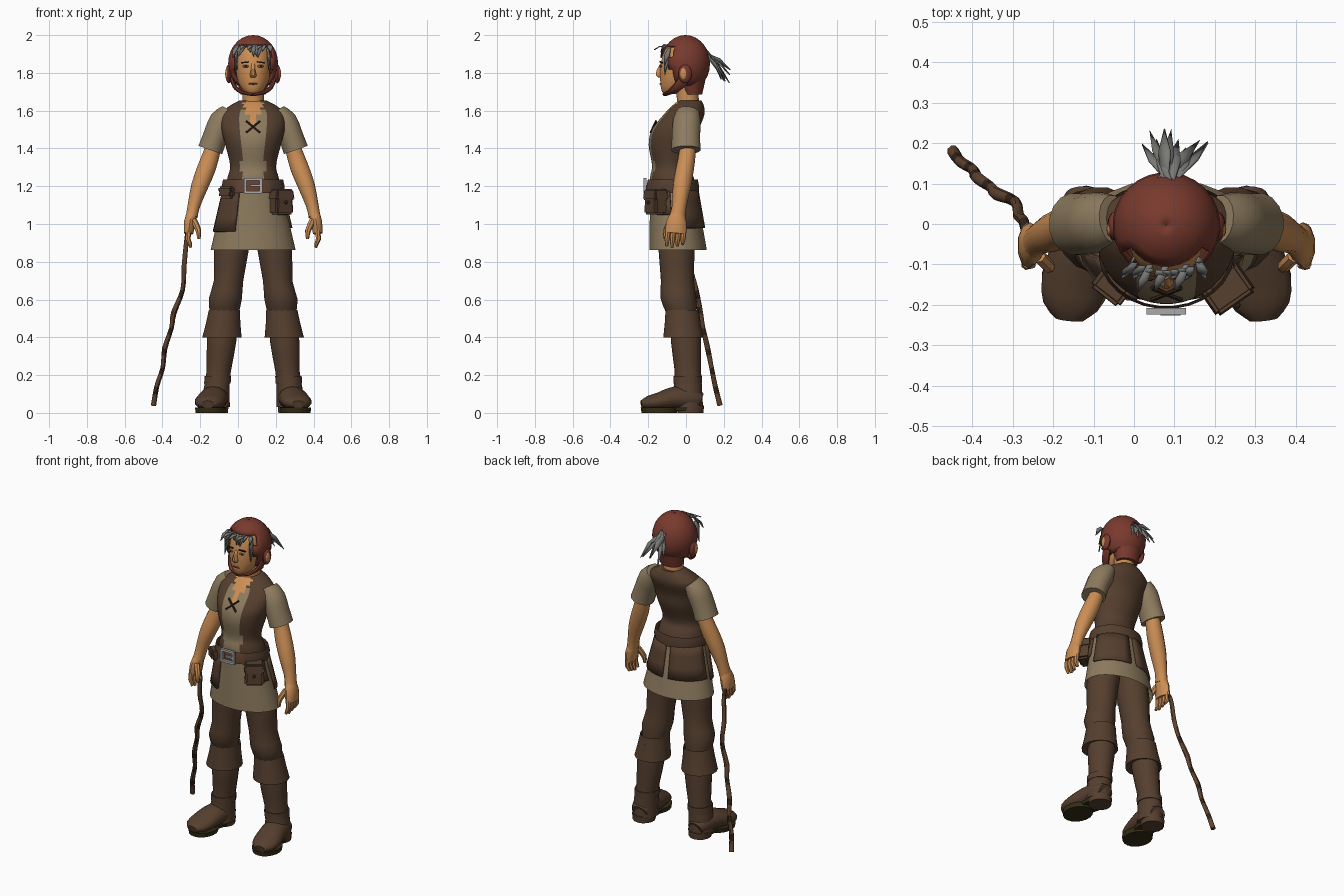
import bpy, bmesh, math, random
from mathutils import Vector, Matrix

if "Cube" in bpy.data.objects:
    bpy.data.objects.remove(bpy.data.objects["Cube"])
random.seed(4)
CX = 0.08  # body axis
made = []


def material(name, r, g, b):
    m = bpy.data.materials.new(name)
    m.use_nodes = True
    m.diffuse_color = (r, g, b, 1)
    m.node_tree.nodes["Principled BSDF"].inputs["Base Color"].default_value = (r, g, b, 1)
    return m


SKIN = material("skin", .60, .27, .09)
LEATHER = material("brown_leather", .092, .05, .028)
DARK = material("dark_brown", .035, .018, .01)
CLOTH = material("tan_cloth", .27, .20, .115)
CAP = material("red_cap", .19, .042, .027)
HAIR = material("grey_hair", .19, .19, .18)
SOLE = material("dark_sole", .035, .026, .008)
BELT = material("belt_leather", .13, .055, .03)
METAL = material("buckle_metal", .40, .40, .41)
WOOD = material("stick_wood", .12, .058, .03)


def finish(name, bm, mats, rule=None):
    bmesh.ops.recalc_face_normals(bm, faces=bm.faces)
    if rule:
        for f in bm.faces:
            f.material_index = rule(f.calc_center_median())
    me = bpy.data.meshes.new(name)
    bm.to_mesh(me)
    bm.free()
    for m in mats:
        me.materials.append(m)
    ob = bpy.data.objects.new(name, me)
    bpy.context.collection.objects.link(ob)
    made.append(ob)
    return ob


def refine(rows, k):
    """Catmull-Rom interpolation of rows of numbers."""
    rows = [Vector(r) for r in rows]
    out = []
    for i in range(len(rows) - 1):
        a, b, c, d = rows[max(i - 1, 0)], rows[i], rows[i + 1], rows[min(i + 2, len(rows) - 1)]
        for j in range(k):
            t = j / k
            out.append(b + (c - a) * (t / 2) + (a * 2 - b * 5 + c * 4 - d) * (t * t / 2)
                       + (b * 3 - a - c * 3 + d) * (t ** 3 / 2))
    return out + [rows[-1]]


def loft(name, rows, mats, n=14, k=2, ref=None, caps=True, rule=None, keep=None):
    """Rows are x, y, z, radius_u, radius_v; ref tilts the rings along the path."""
    rows = refine(rows, k)
    bm = bmesh.new()
    rings = []
    for i, r in enumerate(rows):
        c, u, v = Vector(r[:3]), Vector((1, 0, 0)), Vector((0, 1, 0))
        if ref:
            t = (Vector(rows[min(i + 1, len(rows) - 1)][:3]) - Vector(rows[max(i - 1, 0)][:3])).normalized()
            u = Vector(ref).cross(t).normalized()
            v = t.cross(u)
        angles = [2 * math.pi * (j + .5) / n for j in range(n)]
        rings.append([bm.verts.new(c + u * r[3] * math.cos(a) + v * r[4] * math.sin(a)) for a in angles])
    for a, b in zip(rings, rings[1:]):
        for j in range(n):
            bm.faces.new((a[j], a[(j + 1) % n], b[(j + 1) % n], b[j]))
    if caps:
        bm.faces.new(rings[0][::-1])
        bm.faces.new(rings[-1])
    if keep:
        bad = [f for f in bm.faces if not keep(f.calc_center_median())]
        bmesh.ops.delete(bm, geom=bad, context="FACES")
    return finish(name, bm, mats, rule)


def box(name, loc, size, mat, turn=(0, 0, 0), taper=1, bevel=0):
    bm = bmesh.new()
    bmesh.ops.create_cube(bm, size=1)
    for v in bm.verts:
        w = taper if v.co.z > 0 else 1
        v.co = Vector((v.co.x * size[0] * w, v.co.y * size[1] * w, v.co.z * size[2]))
    if bevel:
        bmesh.ops.bevel(bm, geom=bm.edges[:], offset=bevel, segments=2, affect="EDGES")
    ob = finish(name, bm, [mat])
    ob.location = loc
    ob.rotation_euler = [math.radians(a) for a in turn]
    return ob


def ball(name, loc, size, mat):
    bm = bmesh.new()
    bmesh.ops.create_uvsphere(bm, u_segments=12, v_segments=8, radius=1,
                              matrix=Matrix.Translation(loc) @ Matrix.Diagonal((*size, 1)))
    return finish(name, bm, [mat])


def thicken(ob, depth):
    m = ob.modifiers.new("thickness", "SOLIDIFY")
    m.thickness = depth


def locks(name, strands):
    """Flat pointed hair locks: root, tip, root width direction."""
    bm = bmesh.new()
    for root, tip, wide in strands:
        root, tip, wide = Vector(root), Vector(tip), Vector(wide)
        mid = root.lerp(tip, .55) + Vector((0, 0, .012))
        p = [bm.verts.new(q) for q in (root - wide * .6, root + wide * .6, mid + wide, mid - wide, tip)]
        bm.faces.new(p[:4])
        bm.faces.new((p[3], p[2], p[4]))
    thicken(finish(name, bm, [HAIR]), .006)


# Torso: vest with shirt strip and open neck
def torso_rule(c):
    d = abs(c.x - CX)
    if c.y < -.04 and d < (c.z - 1.53) * .55:
        return 2
    return 1 if c.y < -.09 and d < .062 else 0


loft("vest", [(CX, -.065, 1.18, .15, .125), (CX, -.075, 1.25, .135, .115), (CX, -.08, 1.31, .122, .1),
              (CX, -.07, 1.42, .148, .128), (CX, -.055, 1.5, .168, .125), (CX, -.01, 1.58, .172, .108),
              (CX, .01, 1.625, .125, .085), (CX, .022, 1.655, .07, .06)],
     [LEATHER, CLOTH, SKIN], n=36, k=4, rule=torso_rule)
loft("neck", [(CX, .012, 1.58, .065, .06), (CX, .01, 1.66, .058, .058), (CX, 0, 1.76, .06, .06)], [SKIN])
for s in (-1, 1):
    loft("lace", [(CX - s * .036, -.187, 1.485, .006, .006), (CX + s * .036, -.158, 1.545, .006, .006)],
         [DARK], n=6, k=1, ref=(0, 1, 0))


# Skirt, belt and hanging leather panels
def skirt(z, a, extra=0):
    t = (1.2 - z) / .33
    return Vector((CX + (.148 + .077 * t + extra) * math.cos(a),
                   -.07 + .028 * t + (.122 + .03 * t + extra) * math.sin(a), z))


loft("skirt", [(CX, -.07 + .028 * t, 1.2 - .33 * t, .148 + .077 * t, .122 + .03 * t) for t in (0, .35, .7, 1.02)],
     [CLOTH], n=24, k=1, caps=False)


def panel(name, a0, a1, z0, z1):
    bm = bmesh.new()
    grid = [[bm.verts.new(skirt(z0 + (z1 - z0) * i / 3, math.radians(a0 + (a1 - a0) * j / 6), .012))
             for j in range(7)] for i in range(4)]
    for a, b in zip(grid, grid[1:]):
        for j in range(6):
            bm.faces.new((a[j], a[j + 1], b[j + 1], b[j]))
    thicken(finish(name, bm, [LEATHER]), .014)


panel("right_front_panel", 188, 243, .96, 1.19)
panel("right_back_panel", 96, 172, .98, 1.19)
panel("left_back_panel", 10, 84, .98, 1.19)
panel("left_hip_panel", 315, 352, 1.05, 1.19)
loft("belt", [(CX, -.07, 1.165, .165, .138), (CX, -.07, 1.2, .168, .14), (CX, -.07, 1.235, .16, .133)],
     [LEATHER, BELT], n=28, k=1, caps=False, rule=lambda c: int(abs(c.x - CX) < .075 and c.y < 0))
for s in (-1, 1):
    box("buckle_side", (CX + s * .042, -.216, 1.203), (.014, .016, .08), METAL)
    box("buckle_bar", (CX, -.216, 1.203 + s * .034), (.09, .016, .014), METAL)
box("buckle_pin", (CX + .01, -.22, 1.203), (.05, .012, .01), METAL)
for name, at, size, turn in (("left", (.228, -.16, 1.115), (.115, .085, .13), 35),
                             ("right", (-.055, -.155, 1.165), (.09, .06, .06), -38)):
    box(name + "_pouch", at, size, LEATHER, (0, 0, turn), .9, .012)
    box(name + "_pouch_flap", (at[0], at[1], at[2] + size[2] * .32), (size[0] * 1.05, size[1] * 1.1, size[2] * .45),
        BELT if name == "none" else LEATHER, (0, 0, turn), .88, .008)
ball("pouch_button", (.254, -.2, 1.115), (.009, .009, .009), DARK)

# Arms, hands, legs and boots on both sides
for s, side in ((-1, "right_"), (1, "left_")):
    def path(*rows):
        return [(CX + s * r[0], *r[1:]) for r in rows]

    loft(side + "sleeve", path((.13, .012, 1.595, .045, .06), (.165, .005, 1.545, .068, .074),
                               (.198, 0, 1.47, .066, .076), (.226, 0, 1.392, .068, .078)),
         [CLOTH], ref=(0, 1, 0), n=16)
    loft(side + "arm", path((.19, .005, 1.48, .045, .045), (.215, .008, 1.39, .044, .044),
                            (.245, -.005, 1.3, .05, .048), (.283, -.022, 1.2, .046, .048),
                            (.313, -.035, 1.1, .034, .038), (.325, -.045, 1.04, .032, .042)),
         [SKIN], ref=(0, 1, 0))
    loft(side + "palm", path((.322, -.043, 1.06, .03, .036), (.335, -.05, 1.01, .032, .054),
                             (.342, -.055, .95, .026, .056)), [SKIN], ref=(0, 1, 0), n=10)
    for i in range(4):
        y = -.096 + i * .028
        loft(side + "finger", path((.342, y, .965, .015, .015), (.345, y - .004, .92, .014, .014),
                                   (.33, y - .006, .875 + .008 * abs(i - 1), .008, .008)),
             [SKIN], n=7, k=1, ref=(0, 1, 0))
    loft(side + "thumb", path((.315, -.08, 1.02, .018, .016), (.29, -.105, .965, .016, .016),
                              (.288, -.11, .92, .008, .008)), [SKIN], n=7, ref=(0, 1, 0))
    loft(side + "trouser_leg", path((.09, -.05, 1.02, .09, .1), (.115, -.05, .86, .094, .095),
                                    (.13, -.045, .7, .08, .088), (.147, -.04, .605, .09, .094),
                                    (.152, -.025, .53, .078, .08)), [LEATHER])
    loft(side + "boot_cuff", path((.15, -.025, .5, .07, .07), (.152, -.02, .545, .084, .09),
                                  (.158, -.018, .48, .092, .096), (.165, -.015, .4, .106, .107),
                                  (.165, -.01, .41, .075, .08)), [LEATHER], n=16, k=1)
    loft(side + "boot_shaft", path((.16, 0, .5, .07, .075), (.167, 0, .38, .08, .08), (.182, .01, .22, .066, .07),
                                   (.193, .01, .13, .07, .075), (.196, .01, .03, .075, .08)), [LEATHER])
    loft(side + "boot_strap", path((.189, .01, .155, .072, .076), (.187, .01, .195, .072, .076)),
         [LEATHER], k=1)
    loft(side + "boot_foot", path((.197, .075, .06, .05, .045), (.2, .03, .075, .07, .06),
                                  (.21, -.06, .078, .076, .062), (.228, -.14, .062, .082, .047),
                                  (.236, -.2, .052, .07, .037), (.24, -.236, .045, .035, .02)),
         [LEATHER], ref=(0, 0, 1))
    loft(side + "boot_sole", path((.225, -.14, 0, .08, .095), (.225, -.14, .028, .084, .1)), [SOLE], n=18, k=1)
    loft(side + "boot_arch", path((.205, -.03, .012, .06, .1), (.205, -.03, .03, .064, .1)), [SOLE], k=1)
    loft(side + "boot_heel", path((.198, .025, 0, .066, .068), (.198, .025, .04, .07, .07)), [LEATHER], k=1)

    # Ears, eyes and brows
    ball(side + "ear", (CX + s * .128, -.005, 1.795), (.018, .036, .05), CAP)
    ball(side + "inner_ear", (CX + s * .138, -.012, 1.795), (.01, .02, .032), SKIN)
    ball(side + "eye", (CX + s * .04, -.133, 1.835), (.018, .005, .007), HAIR)
    ball(side + "pupil", (CX + s * .04, -.137, 1.835), (.007, .004, .007), DARK)
    box(side + "brow", (CX + s * .042, -.131, 1.856), (.042, .008, .007), DARK, (0, s * 6, s * 14))
    loft(side + "chin_strap", path((.11, -.015, 1.76, .012, .03), (.095, -.045, 1.725, .012, .026),
                                   (.06, -.085, 1.697, .01, .02), (0, -.112, 1.686, .01, .014)),
         [CAP], n=8, ref=(0, 1, 0))

# Head
loft("face", [(CX, -.085, 1.688, .028, .03), (CX, -.07, 1.705, .052, .06), (CX, -.045, 1.75, .08, .092),
              (CX, -.035, 1.8, .09, .104), (CX, -.03, 1.85, .094, .104), (CX, -.02, 1.92, .088, .094),
              (CX, -.01, 1.96, .06, .065)], [SKIN], n=20, k=2)
loft("nose", [(CX, -.128, 1.85, .009, .008), (CX, -.14, 1.815, .012, .016), (CX, -.14, 1.787, .019, .021),
              (CX, -.134, 1.775, .012, .01)], [SKIN], n=8)
ball("mouth", (CX, -.134, 1.742), (.024, .006, .005), BELT)
dome = [(CX, -.003, 1.85 - .15 * math.cos(a), .132 * math.sin(a) + .001, .13 * math.sin(a) + .001)
        for a in (math.pi * i / 14 for i in range(3, 15))]
hood = loft("cap", dome, [CAP], n=28, k=1, caps=False,
            keep=lambda c: not (c.y < -.055 and c.z < 1.935 and abs(c.x - CX) < .1))
thicken(hood, .012)
loft("cap_nape", [(CX, .035, 1.685, .068, .05), (CX, .03, 1.75, .085, .07), (CX, .02, 1.8, .1, .09)], [CAP])

# Grey fringe, side locks and tail
fringe = [((CX - .08 + .02 * i, -.1 - .02 * math.sin(i * .4), 1.95),
           (CX - .1 + .023 * i + random.uniform(-.02, .02), -.135, 1.895 + random.uniform(-.02, .02)),
           (.013, 0, .004)) for i in range(9)]
fringe += [((CX + s * .08, -.09, 1.93), (CX + s * .092, -.115, z), (.006, .012, 0))
           for s in (-1, 1) for z in (1.84, 1.79)]
fringe += [((CX + x, -.1, 1.94), (CX + x - .03, -.17, 1.925), (.012, 0, 0)) for x in (-.04, 0, .05)]
locks("fringe", fringe)
locks("hair_tail", [((CX - .005 + random.uniform(-.02, .02), .11, 1.915 + random.uniform(-.02, .01)),
                     (.02 + .018 * i, .2 + random.uniform(-.02, .04), 1.75 + random.uniform(-.01, .08)),
                     (.014, -.004 * (i % 3), .012 * (i % 2))) for i in range(10)])

# Banded walking stick
loft("walking_stick", [(-.262, -.05, 1.0, .012, .012), (-.272, .005, .92, .013, .013), (-.285, .02, .78, .014, .014),
                       (-.293, .055, .65, .013, .013), (-.34, .075, .53, .016, .016), (-.352, .09, .45, .013, .013),
                       (-.388, .115, .34, .015, .015), (-.398, .135, .24, .013, .013),
                       (-.43, .155, .14, .014, .014), (-.447, .18, .04, .015, .015)],
     [WOOD, DARK], n=8, k=3, ref=(0, 1, 0), rule=lambda c: int(math.sin(c.z * 62) > .72))

# Smooth shading with sharp creases
bpy.ops.object.select_all(action="DESELECT")
for ob in made:
    ob.select_set(True)
bpy.context.view_layer.objects.active = made[0]
bpy.ops.object.shade_smooth_by_angle(angle=math.radians(45))
